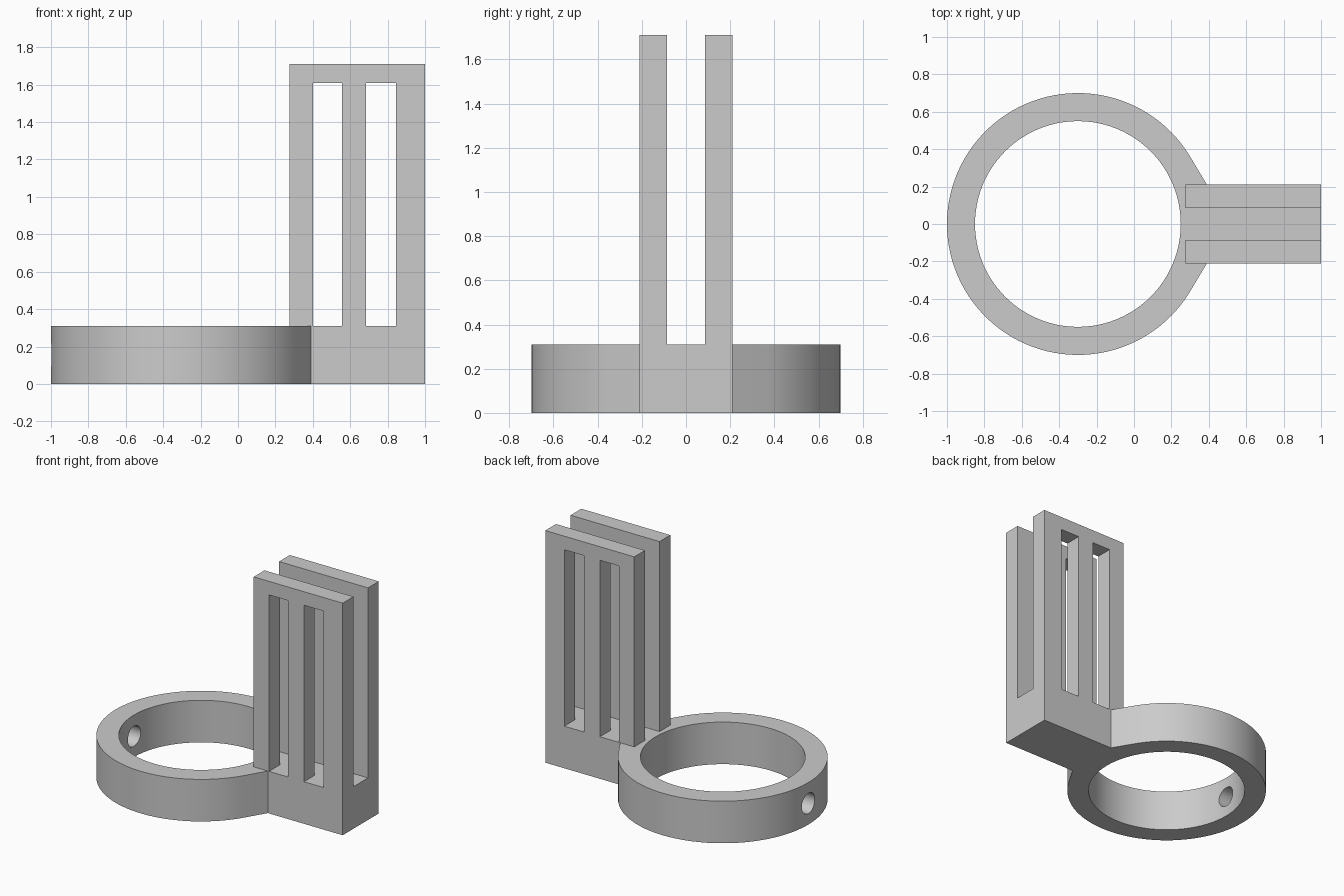
import bpy, bmesh, math
from mathutils import Vector, Matrix

cube = bpy.data.objects.get("Cube")
if cube:
    bpy.data.objects.remove(cube)

RING_X, R_OUT, R_IN = -0.3, 0.7, 0.55
BASE_H, TOP = 0.31, 1.71
HALF_W, PLATE_T = 0.21, 0.125

grey = bpy.data.materials.new("plain grey")
grey.use_nodes = True
colour = (0.6, 0.6, 0.6, 1)
grey.diffuse_color = colour
grey.node_tree.nodes["Principled BSDF"].inputs["Base Color"].default_value = colour


def finish(name, bm):
    bmesh.ops.recalc_face_normals(bm, faces=bm.faces)
    mesh = bpy.data.meshes.new(name)
    bm.to_mesh(mesh)
    bm.free()
    mesh.materials.append(grey)
    obj = bpy.data.objects.new(name, mesh)
    bpy.context.collection.objects.link(obj)
    return obj


def prism(name, outline, depth):
    """Extrude a closed outline of 3D points along depth."""
    bm = bmesh.new()
    face = bm.faces.new([bm.verts.new(p) for p in outline])
    ext = bmesh.ops.extrude_face_region(bm, geom=[face], use_keep_orig=True)
    moved = [v for v in ext["geom"] if isinstance(v, bmesh.types.BMVert)]
    bmesh.ops.translate(bm, verts=moved, vec=Vector(depth))
    return finish(name, bm)


def cutter(name, radius, length, matrix, segments):
    bm = bmesh.new()
    bmesh.ops.create_cone(bm, cap_ends=True, segments=segments, radius1=radius,
                          radius2=radius, depth=length, matrix=matrix)
    obj = finish(name, bm)
    obj.hide_render = True
    return obj


# Ring with tangent flanks running into the rectangular foot
start = math.atan2(0.36, 0.6)
steps = 90
arc = []
for i in range(steps + 1):
    a = start + (2 * math.pi - 2 * start) * i / steps
    arc.append((RING_X + R_OUT * math.cos(a), R_OUT * math.sin(a), 0))
foot = [(0.39, -HALF_W, 0), (1, -HALF_W, 0), (1, HALF_W, 0), (0.39, HALF_W, 0)]
base = prism("ring_and_foot", arc + foot, (0, 0, BASE_H))

# Ring opening and the screw hole through the far wall
opening = cutter("ring_opening_cutter", R_IN, 1,
                 Matrix.Translation((RING_X, 0, BASE_H / 2)), 96)
screw = cutter("screw_hole_cutter", 0.075, 0.4,
               Matrix.Translation((-0.92, 0, BASE_H / 2))
               @ Matrix.Rotation(math.pi / 2, 4, "Y"), 32)
for tool in (opening, screw):
    mod = base.modifiers.new(tool.name, "BOOLEAN")
    mod.operation, mod.solver, mod.object = "DIFFERENCE", "EXACT", tool
bpy.context.view_layer.objects.active = base
for mod in list(base.modifiers):
    bpy.ops.object.modifier_apply(modifier=mod.name)
for tool in (opening, screw):
    bpy.data.objects.remove(tool)
bpy.ops.object.select_all(action="DESELECT")
base.select_set(True)
bpy.ops.object.shade_smooth_by_angle(angle=math.radians(20))

# Two upright plates, each a three-legged comb leaving two tall slots
comb = [(0.275, BASE_H), (0.275, TOP), (1, TOP), (1, BASE_H)]
for left, right in ((0.685, 0.845), (0.4, 0.555)):
    comb += [(right, BASE_H), (right, 1.61), (left, 1.61), (left, BASE_H)]
for name, y in (("front_plate", -HALF_W), ("back_plate", HALF_W - PLATE_T)):
    prism(name, [(x, y, z) for x, z in comb], (0, PLATE_T, 0))
